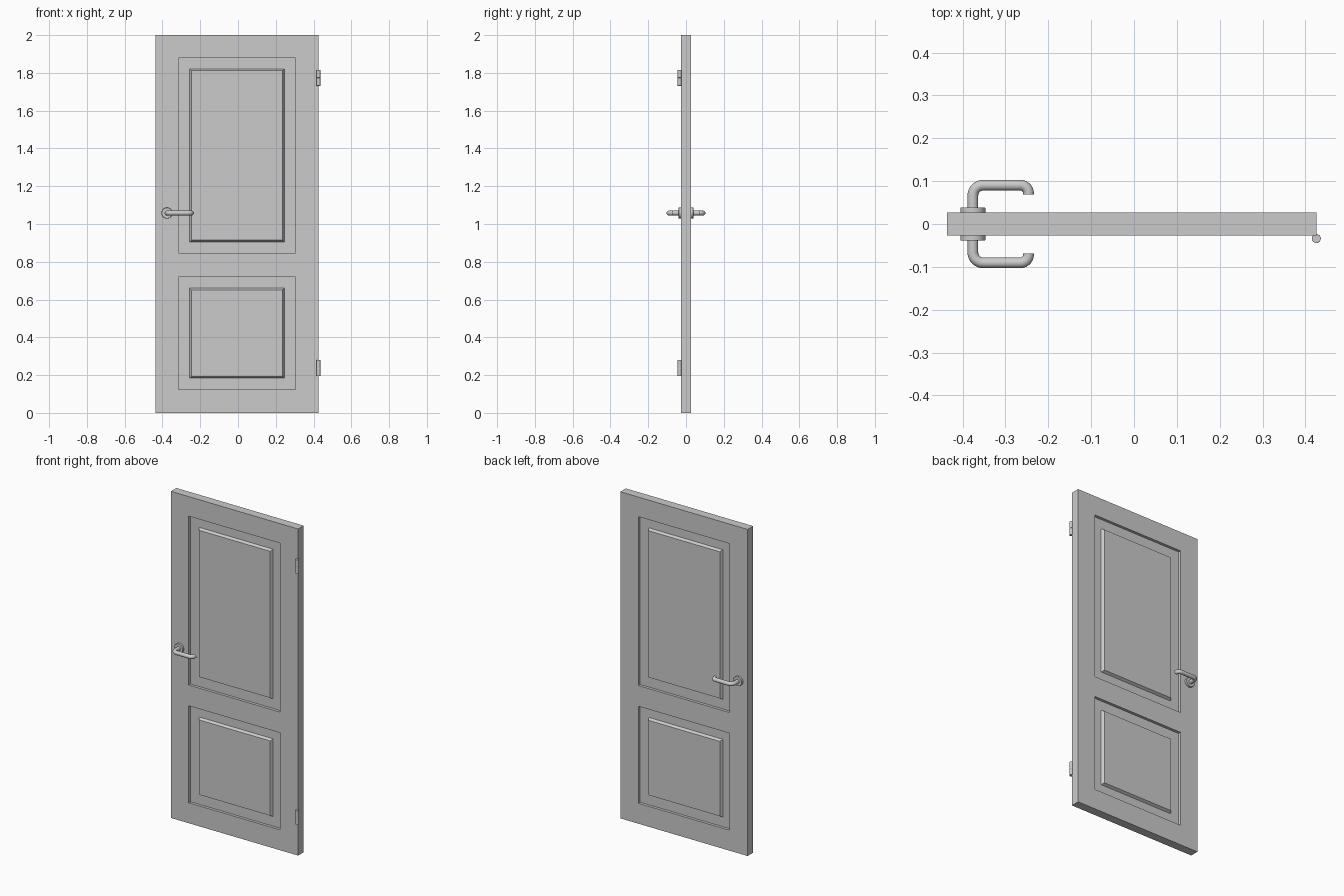
import bpy, bmesh, math

if "Cube" in bpy.data.objects:
    bpy.data.objects.remove(bpy.data.objects["Cube"])

LEFT, RIGHT, HALF = -0.436, 0.426, 0.0267
HANDLE_X, HANDLE_Z = -0.376, 1.058


def smooth(obj):
    bpy.ops.object.select_all(action='DESELECT')
    obj.select_set(True)
    bpy.context.view_layer.objects.active = obj
    bpy.ops.object.shade_smooth_by_angle(angle=math.radians(35))


def cylinder(name, loc, radius, depth, rot=(0, 0, 0), bevel=0.0015, sides=32):
    bpy.ops.mesh.primitive_cylinder_add(vertices=sides, radius=radius, depth=depth,
                                        location=loc, rotation=rot)
    obj = bpy.context.object
    obj.name = name
    if bevel:
        mod = obj.modifiers.new("edge", 'BEVEL')
        mod.width, mod.segments, mod.limit_method = bevel, 2, 'ANGLE'
    smooth(obj)
    return obj


# Door leaf: a grid of faces on each side, with a recess and raised field in the panel cells
def make_door():
    bm = bmesh.new()
    xs = [LEFT, -0.315, 0.304, RIGHT]
    zs = [0, 0.125, 0.719, 0.846, 1.88, 2]
    # panel profile: (inset from the panel opening, depth below the door face)
    profile = [(0, 0), (0, 0.017), (0.059, 0.017), (0.068, 0.001)]

    def ring(x0, x1, z0, z1, y):
        return [bm.verts.new((x, y, z)) for x, z in ((x0, z0), (x1, z0), (x1, z1), (x0, z1))]

    for side in (-1, 1):
        for i in range(3):
            for j in range(5):
                x0, x1, z0, z1 = xs[i], xs[i + 1], zs[j], zs[j + 1]
                if i == 1 and j in (1, 3):
                    rings = [ring(x0 + d, x1 - d, z0 + d, z1 - d, side * (HALF - h))
                             for d, h in profile]
                    for a, b in zip(rings, rings[1:]):
                        for k in range(4):
                            n = (k + 1) % 4
                            bm.faces.new((a[k], a[n], b[n], b[k]))
                    bm.faces.new(rings[-1])
                else:
                    bm.faces.new(ring(x0, x1, z0, z1, side * HALF))
    bmesh.ops.remove_doubles(bm, verts=bm.verts, dist=1e-5)
    # edge faces all round the leaf
    bmesh.ops.bridge_loops(bm, edges=[e for e in bm.edges if e.is_boundary])
    bmesh.ops.recalc_face_normals(bm, faces=bm.faces)
    mesh = bpy.data.meshes.new("door_leaf")
    bm.to_mesh(mesh)
    bm.free()
    bpy.context.collection.objects.link(bpy.data.objects.new("door_leaf", mesh))


# Lever handle: round bar swept along a bent path, returning towards the door
def make_lever(name, side):
    r, y_bar, x_end = 0.0125, 0.0905, -0.246

    def arc(cx, cy, rad, a0, a1, n=8):
        return [(cx + rad * math.cos(math.radians(a0 + (a1 - a0) * i / n)),
                 cy + rad * math.sin(math.radians(a0 + (a1 - a0) * i / n)))
                for i in range(n + 1)]

    path = [(HANDLE_X, 0.02)]
    path += arc(HANDLE_X + 0.024, y_bar - 0.024, 0.024, 180, 90)
    path += arc(x_end - 0.019, y_bar - 0.019, 0.019, 90, 0)
    path += [(x_end, 0.069)]
    curve = bpy.data.curves.new(name, 'CURVE')
    curve.dimensions = '3D'
    curve.bevel_depth, curve.bevel_resolution, curve.use_fill_caps = r, 6, True
    spline = curve.splines.new('POLY')
    spline.points.add(len(path) - 1)
    for p, (x, y) in zip(spline.points, path):
        p.co = (x, side * y, HANDLE_Z, 1)
    obj = bpy.data.objects.new(name, curve)
    bpy.context.collection.objects.link(obj)
    bpy.ops.object.select_all(action='DESELECT')
    obj.select_set(True)
    bpy.context.view_layer.objects.active = obj
    bpy.ops.object.convert(target='MESH')
    smooth(bpy.context.object)


make_door()

# Handle and rosette on both faces
for label, side in (("front", -1), ("back", 1)):
    make_lever(label + "_lever", side)
    cylinder(label + "_rosette", (HANDLE_X, side * 0.0315, HANDLE_Z), 0.029, 0.015,
             (math.pi / 2, 0, 0))

# Hinges: two stacked knuckles each
for label, z in (("lower", 0.237), ("upper", 1.774)):
    for part, dz in (("bottom", -0.0212), ("top", 0.0212)):
        cylinder(f"{label}_hinge_{part}_knuckle", (0.4255, -0.034, z + dz), 0.0105, 0.042,
                 bevel=0.0006, sides=24)
